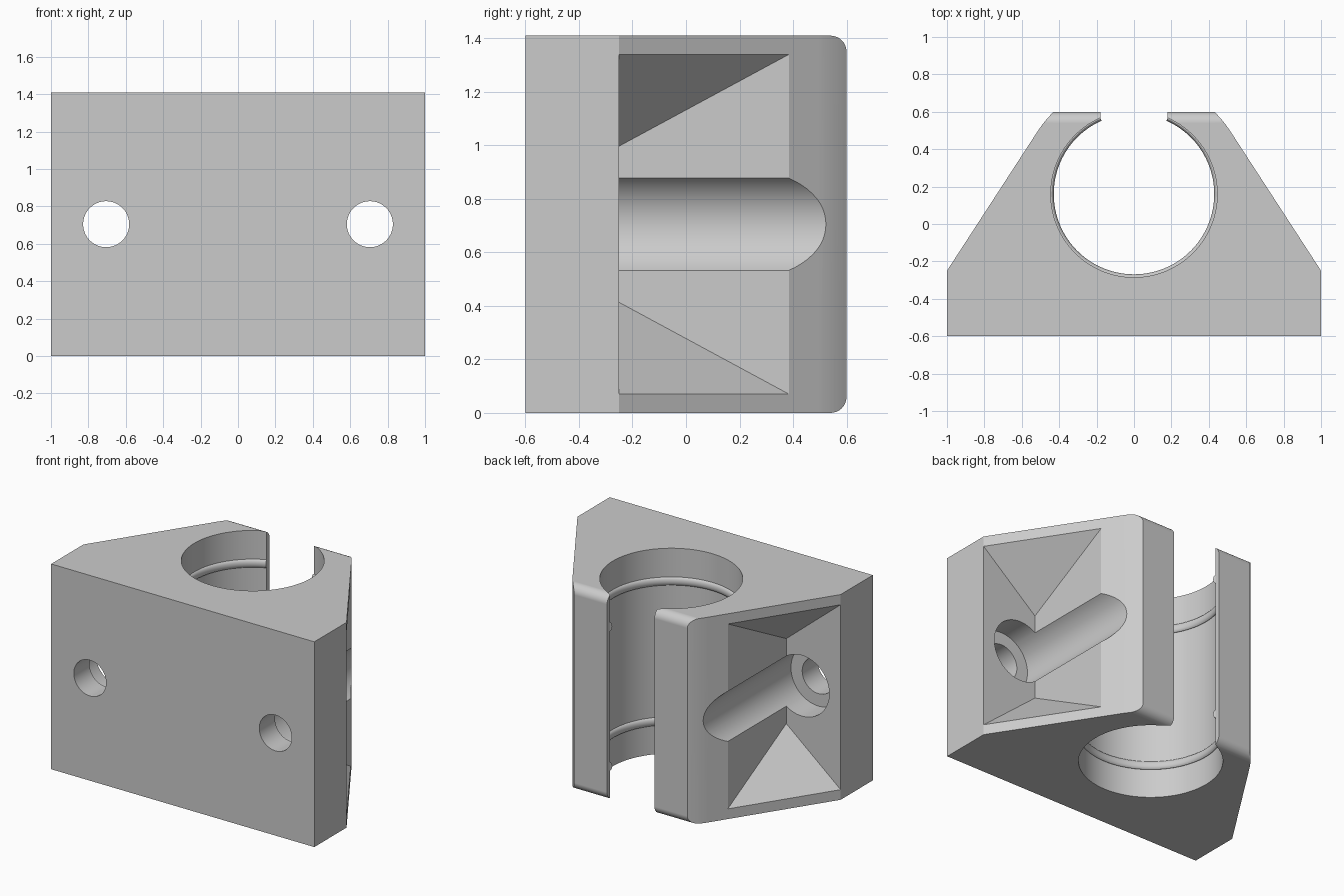
import bpy, bmesh
from math import sin, cos, acos, asin, sqrt, radians, pi, atan2
from mathutils import Vector, Matrix

if "Cube" in bpy.data.objects:
    bpy.data.objects.remove(bpy.data.objects["Cube"])

HEIGHT = 1.41
MID = HEIGHT / 2
BORE_Y, BORE_R, ARM_R = 0.16, 0.445, 0.615
SLOT = 0.18            # half width of the slot between the jaws
FOOT_TOP = -0.25       # where the slanted sides begin

grey = bpy.data.materials.new("plain grey")
grey.use_nodes = True
grey.diffuse_color = (0.6, 0.6, 0.6, 1)
grey.node_tree.nodes["Principled BSDF"].inputs["Base Color"].default_value = (0.6, 0.6, 0.6, 1)


def make(name, bm):
    bmesh.ops.recalc_face_normals(bm, faces=bm.faces)
    mesh = bpy.data.meshes.new(name)
    bm.to_mesh(mesh)
    bm.free()
    mesh.materials.append(grey)
    ob = bpy.data.objects.new(name, mesh)
    bpy.context.collection.objects.link(ob)
    return ob


def prism(name, points, offset):
    """Extrude a flat outline of 3D points along an offset."""
    bm = bmesh.new()
    face = bm.faces.new([bm.verts.new(p) for p in points])
    ext = bmesh.ops.extrude_face_region(bm, geom=[face], use_keep_orig=True)
    verts = [v for v in ext["geom"] if isinstance(v, bmesh.types.BMVert)]
    bmesh.ops.translate(bm, verts=verts, vec=offset)
    return make(name, bm)


def rod(name, x, radius, y0, y1):
    bm = bmesh.new()
    place = Matrix.Translation((x, (y0 + y1) / 2, MID)) @ Matrix.Rotation(pi / 2, 4, "X")
    bmesh.ops.create_cone(bm, cap_ends=True, segments=64, radius1=radius,
                          radius2=radius, depth=y1 - y0, matrix=place)
    return make(name, bm)


def arc(cx, cy, r, a0, a1, n):
    return [(cx + r * cos(a0 + (a1 - a0) * i / n), cy + r * sin(a0 + (a1 - a0) * i / n))
            for i in range(n + 1)]


def boolean(ob, cutter, operation):
    mod = ob.modifiers.new(cutter.name, "BOOLEAN")
    mod.operation, mod.solver, mod.object = operation, "EXACT", cutter
    cutter.hide_render = True
    bpy.context.view_layer.objects.active = ob
    bpy.ops.object.modifier_apply(modifier=mod.name)
    bpy.data.objects.remove(cutter)


def smooth(ob):
    bpy.ops.object.select_all(action="DESELECT")
    ob.select_set(True)
    bpy.context.view_layer.objects.active = ob
    bpy.ops.object.shade_smooth_by_angle(angle=radians(25))


# Block outline: foot, slanted sides tangent to the jaw arcs, slotted bore
dx, dy = 1.0, FOOT_TOP - BORE_Y
tangent = atan2(dy, dx) + acos(ARM_R / sqrt(dx * dx + dy * dy))
jaw = arc(0, BORE_Y, ARM_R, tangent, asin(0.5 / ARM_R), 10)
slot_angle = acos(SLOT / BORE_R)
right = [(1, -0.6), (1, FOOT_TOP)] + jaw + [(SLOT, jaw[-1][1])]
bore = arc(0, BORE_Y, BORE_R, slot_angle, -pi - slot_angle, 96)
left = [(-x, y) for x, y in reversed(right)]
block = prism("bearing_block", [(x, y, -0.1) for x, y in right + bore + left],
              (0, 0, HEIGHT + 0.2))

# Trim to height, with rounded upper and lower edges at the back
r = 0.06
side = ([(-0.7, 0)] + arc(0.6 - r, r, r, -pi / 2, 0, 8)
        + arc(0.6 - r, HEIGHT - r, r, 0, pi / 2, 8) + [(-0.7, HEIGHT)])
boolean(block, prism("trim", [(-1.2, y, z) for y, z in side], (2.4, 0, 0)), "INTERSECT")

# Tapered pocket, counterbore channel and screw hole on both sides
normal = Vector((cos(tangent), sin(tangent), 0)) * 0.1
wall_y = 0.385
wall_x = (ARM_R - sin(tangent) * (wall_y - BORE_Y)) / cos(tangent)
for s in (1, -1):
    bm = bmesh.new()
    for up in (1, -1):
        rim = [Vector((wall_x, wall_y, MID + up * 0.635)),
               Vector((1, FOOT_TOP, MID + up * 0.635))]
        corner = Vector((wall_x, FOOT_TOP, MID + up * 0.292))
        for p in rim + [p + normal for p in rim] + [corner]:
            bm.verts.new((s * p.x, p.y, p.z))
    hull = bmesh.ops.convex_hull(bm, input=bm.verts)
    bmesh.ops.dissolve_limit(bm, angle_limit=0.001, verts=bm.verts, edges=bm.edges)
    boolean(block, make("pocket", bm), "DIFFERENCE")
    boolean(block, rod("counterbore", s * 0.705, 0.2086, -0.43, 0.9), "DIFFERENCE")
    boolean(block, rod("screw_hole", s * 0.705, 0.123, -0.8, 0.1), "DIFFERENCE")
smooth(block)
weighted = block.modifiers.new("flat faces stay flat", "WEIGHTED_NORMAL")
weighted.keep_sharp = True

# Rounded retaining ridges inside the bore
for name, z in (("lower_ridge", MID - 0.48), ("upper_ridge", MID + 0.48)):
    section = [(BORE_R + 0.004, -0.028)]
    section += [(BORE_R - 0.016 * cos(a), 0.028 * sin(a))
                for a in (radians(d) for d in range(-90, 91, 18))]
    section += [(BORE_R + 0.004, 0.028)]
    bm = bmesh.new()
    rings = []
    for _, (bx, by) in enumerate(bore):
        d = Vector((bx, by - BORE_Y)).normalized()
        rings.append([bm.verts.new((d.x * q, BORE_Y + d.y * q, z + h)) for q, h in section])
    n = len(section)
    for a, b in zip(rings, rings[1:]):
        for i in range(n):
            j = (i + 1) % n
            bm.faces.new((a[i], a[j], b[j], b[i]))
    bm.faces.new(rings[0])
    bm.faces.new(rings[-1])
    smooth(make(name, bm))
